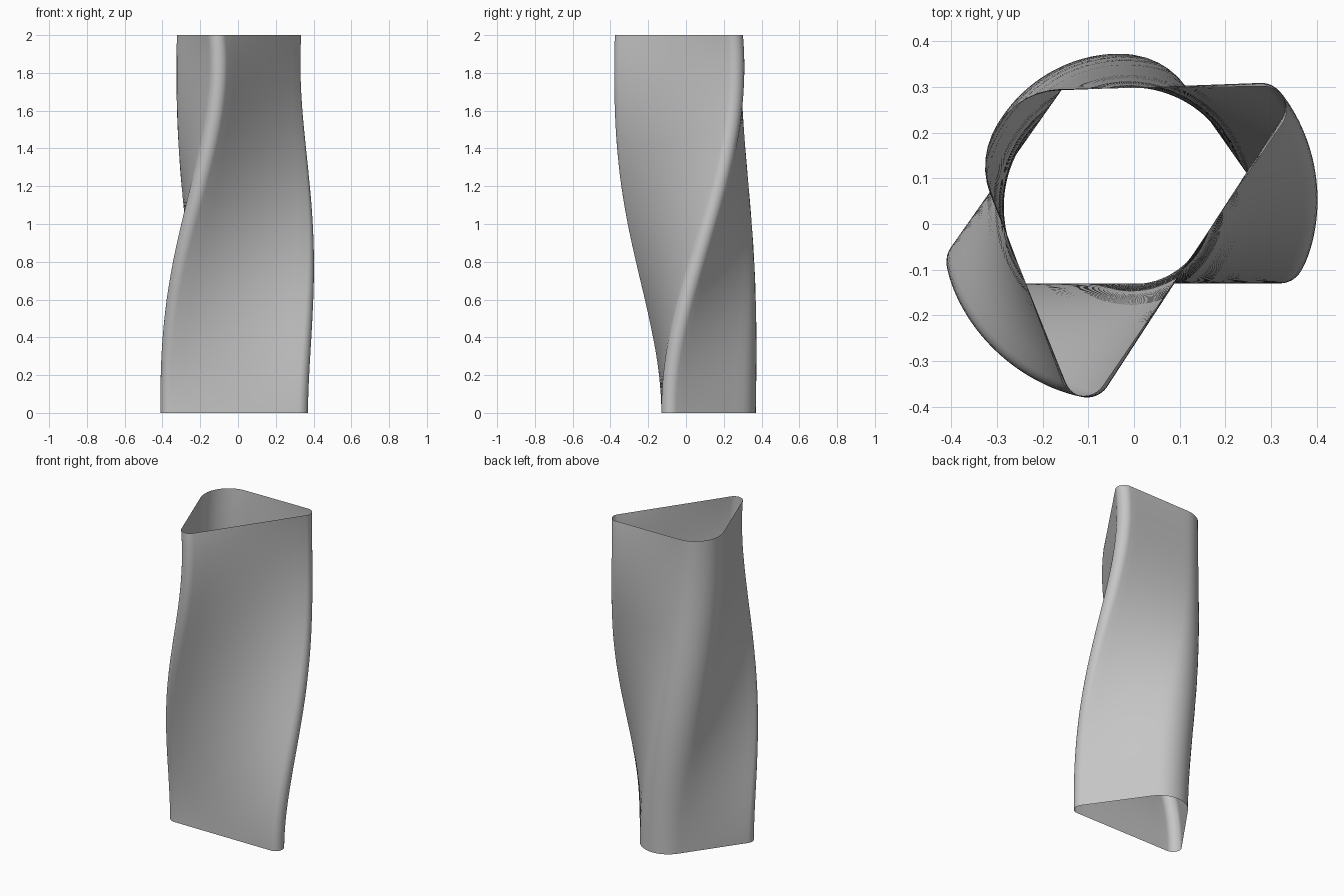
import bpy, bmesh
from math import cos, sin, pi, radians, atan2, acos, hypot
from mathutils import Vector, Matrix

cube = bpy.data.objects.get("Cube")
if cube:
    bpy.data.objects.remove(cube, do_unlink=True)

HEIGHT, ROWS = 2.0, 96
TWIST = radians(55.6)
EASE = 1.38
ARC_STEPS, SIDE_STEPS = 12, 10
PIVOT = Vector((-0.01, 0.041))

# Rounded corners of the triangle, counter-clockwise: centre and radius
CORNERS = [(Vector((-0.36, -0.08)), 0.05),
           (Vector((0.32, -0.08)), 0.05),
           (Vector((-0.02, 0.207)), 0.163)]


def side_normal(a, b):
    """Angle of the outward normal of the line touching two corner circles."""
    (ca, ra), (cb, rb) = a, b
    d = cb - ca
    return atan2(d.y, d.x) - acos((ra - rb) / hypot(d.x, d.y))


def rounded_triangle():
    normals = [side_normal(CORNERS[i], CORNERS[(i + 1) % 3]) for i in range(3)]
    points = []
    for i, (centre, radius) in enumerate(CORNERS):
        start, end = normals[i - 1], normals[i]
        sweep = (end - start) % (2 * pi)
        for k in range(ARC_STEPS + 1):
            a = start + sweep * k / ARC_STEPS
            points.append(centre + radius * Vector((cos(a), sin(a))))
        # Straight side up to the next corner
        next_centre, next_radius = CORNERS[(i + 1) % 3]
        target = next_centre + next_radius * Vector((cos(end), sin(end)))
        last = points[-1]
        points += [last.lerp(target, k / SIDE_STEPS) for k in range(1, SIDE_STEPS)]
    return points


# Open tube: the section turns, slightly past its final angle, and swells a little
profile = rounded_triangle()
bm = bmesh.new()
rings = []
for row in range(ROWS + 1):
    t = row / ROWS
    turn = Matrix.Rotation(TWIST * t * t * (EASE - t) / (EASE - 1), 2)
    swell = 1 + 0.025 * t + 0.018 * sin(pi * t)
    ring = []
    for p in profile:
        q = turn @ (p - PIVOT) * swell + PIVOT
        ring.append(bm.verts.new((q.x, q.y, HEIGHT * t)))
    rings.append(ring)

count = len(profile)
for low, high in zip(rings, rings[1:]):
    for i in range(count):
        j = (i + 1) % count
        bm.faces.new((low[i], low[j], high[j], high[i]))

mesh = bpy.data.meshes.new("twisted_sleeve")
bm.to_mesh(mesh)
bm.free()
sleeve = bpy.data.objects.new("twisted_sleeve", mesh)
bpy.context.collection.objects.link(sleeve)

# Plain grey surface
grey = bpy.data.materials.new("plain grey")
grey.use_nodes = True
colour = (0.56, 0.56, 0.56, 1)
grey.diffuse_color = colour
grey.node_tree.nodes["Principled BSDF"].inputs["Base Color"].default_value = colour
mesh.materials.append(grey)

bpy.context.view_layer.objects.active = sleeve
sleeve.select_set(True)
bpy.ops.object.shade_smooth_by_angle(angle=radians(40))
